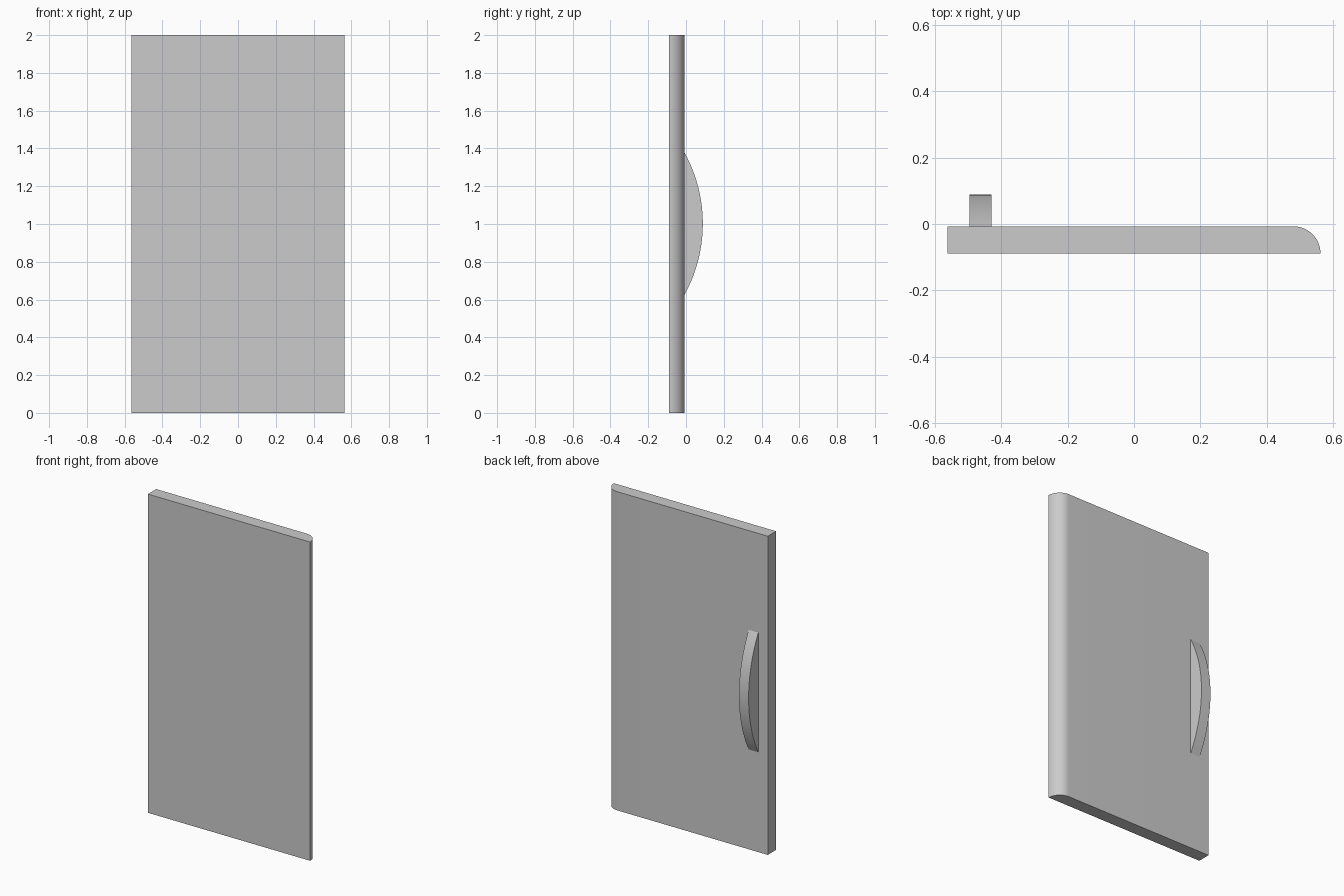
import bpy, bmesh, math
from mathutils import Vector

cube = bpy.data.objects.get("Cube")
if cube:
    bpy.data.objects.remove(cube, do_unlink=True)

GREY = (0.6, 0.6, 0.6, 1)
mat = bpy.data.materials.new("light_grey")
mat.use_nodes = True
mat.diffuse_color = GREY
mat.node_tree.nodes["Principled BSDF"].inputs["Base Color"].default_value = GREY


def extrude_profile(name, points, direction):
    """Solid made by pushing a closed outline along a direction."""
    bm = bmesh.new()
    face = bm.faces.new([bm.verts.new(p) for p in points])
    result = bmesh.ops.extrude_face_region(bm, geom=[face])
    moved = [v for v in result["geom"] if isinstance(v, bmesh.types.BMVert)]
    bmesh.ops.translate(bm, verts=moved, vec=Vector(direction))
    bmesh.ops.recalc_face_normals(bm, faces=bm.faces)
    mesh = bpy.data.meshes.new(name)
    bm.to_mesh(mesh)
    bm.free()
    obj = bpy.data.objects.new(name, mesh)
    bpy.context.collection.objects.link(obj)
    mesh.materials.append(mat)
    bpy.ops.object.select_all(action="DESELECT")
    obj.select_set(True)
    bpy.context.view_layer.objects.active = obj
    bpy.ops.object.shade_smooth_by_angle(angle=math.radians(30))
    return obj


HALF_WIDTH, FRONT, BACK = 0.563, -0.089, -0.007
RADIUS = BACK - FRONT

# Door panel with one quarter-round back edge
outline = [(-HALF_WIDTH, BACK, 0), (-HALF_WIDTH, FRONT, 0)]
for i in range(17):
    a = math.pi / 2 * i / 16
    outline.append((HALF_WIDTH - RADIUS + RADIUS * math.cos(a),
                    FRONT + RADIUS * math.sin(a), 0))
extrude_profile("door_panel", outline, (0, 0, 2))

# Bow-shaped handle, a circular segment standing on the back face
HALF_CHORD, RISE = 0.375, 0.089 - BACK
bow_radius = (HALF_CHORD ** 2 + RISE ** 2) / (2 * RISE)
spread = math.asin(HALF_CHORD / bow_radius)
bow = []
for i in range(33):
    a = spread * (i / 16 - 1)
    bow.append((-0.497, 0.089 - bow_radius + bow_radius * math.cos(a),
                1.002 + bow_radius * math.sin(a)))
extrude_profile("handle", bow, (0.067, 0, 0))
